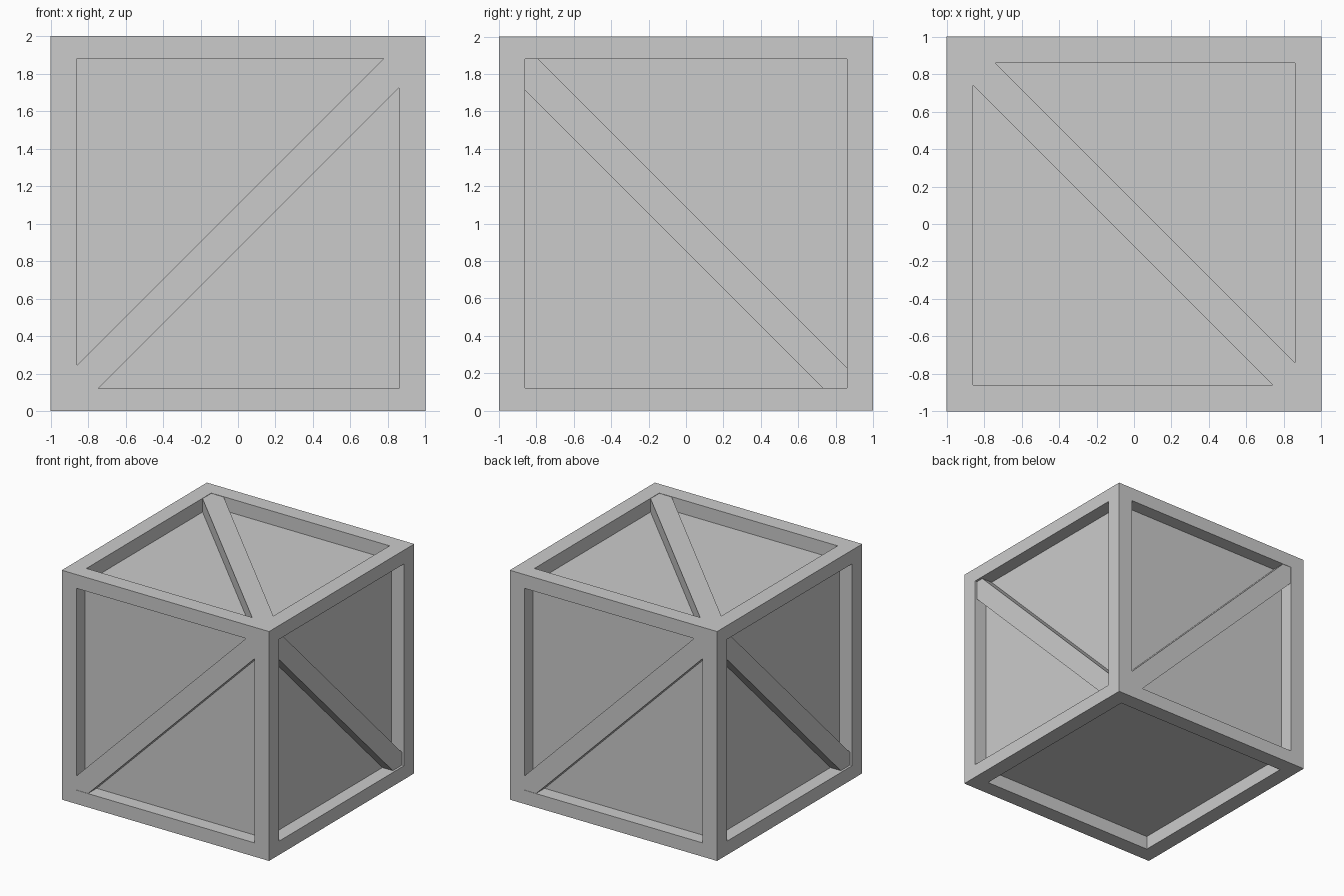
import bpy
import bmesh
from math import pi
from mathutils import Matrix, Vector

old = bpy.data.objects.get("Cube")
if old:
    bpy.data.objects.remove(old, do_unlink=True)

OPENING = Vector((0.86, 0.86, 0.88))   # half size of the framed openings
DEPTH = 0.12                           # how far the panels sit back

grey = bpy.data.materials.new("plain grey")
grey.use_nodes = True
COLOUR = (0.6, 0.6, 0.6, 1)
grey.diffuse_color = COLOUR
grey.node_tree.nodes["Principled BSDF"].inputs["Base Color"].default_value = COLOUR


def add_object(name, bm):
    bmesh.ops.recalc_face_normals(bm, faces=bm.faces)
    mesh = bpy.data.meshes.new(name)
    bm.to_mesh(mesh)
    bm.free()
    mesh.materials.append(grey)
    obj = bpy.data.objects.new(name, mesh)
    bpy.context.collection.objects.link(obj)
    return obj


# Crate body: a cube with a sunken panel inside a frame on each face
bm = bmesh.new()
bmesh.ops.create_cube(bm, size=2)
panels = list(bm.faces)
bmesh.ops.inset_individual(bm, faces=panels, thickness=0.1)
for face in panels:
    normal = face.normal.copy()
    for vert in face.verts:
        for axis in range(3):
            if abs(normal[axis]) < 0.5:
                vert.co[axis] = OPENING[axis] if vert.co[axis] > 0 else -OPENING[axis]
for face in panels:
    normal = face.normal.copy()
    sunk = bmesh.ops.extrude_discrete_faces(bm, faces=[face])["faces"][0]
    bmesh.ops.translate(bm, verts=sunk.verts, vec=-normal * DEPTH)
body = add_object("crate_body", bm)
body.location.z = 1


def add_brace(name, rotation, u, v, slope, low, high, recess):
    """Diagonal board clipped to its opening, between v - slope*u = low and high."""
    outline = [(-u, -v), (-v - low, -v), (u, u + low),
               (u, v), (v - high, v), (-u, high - u)]
    bm = bmesh.new()
    verts = [bm.verts.new((slope * a, b, 1 - DEPTH)) for a, b in outline]
    base = bm.faces.new(verts)
    top = bmesh.ops.extrude_face_region(bm, geom=[base])["geom"]
    moved = [g for g in top if isinstance(g, bmesh.types.BMVert)]
    bmesh.ops.translate(bm, verts=moved, vec=(0, 0, DEPTH - recess))
    bm.transform(Matrix.Translation((0, 0, 1)) @ rotation)
    add_object(name, bm)


# Diagonal braces on the four sides and the top
upright = Matrix.Rotation(pi / 2, 4, 'X')
sides = [("front_brace", 0, 1, -0.133, 0.103, 0.003),
         ("side_brace_left", 1, -1, -0.147, 0.09, 0.02),
         ("back_brace", 2, 1, -0.133, 0.103, 0.003),
         ("side_brace_right", 3, -1, -0.147, 0.09, 0.02)]
for name, turn, slope, low, high, recess in sides:
    spin = Matrix.Rotation(turn * pi / 2, 4, 'Z') @ upright
    add_brace(name, spin, OPENING.x, OPENING.z, slope, low, high, recess)
add_brace("top_brace", Matrix.Identity(4), OPENING.x, OPENING.y,
          -1, -0.12, 0.12, 0.003)
